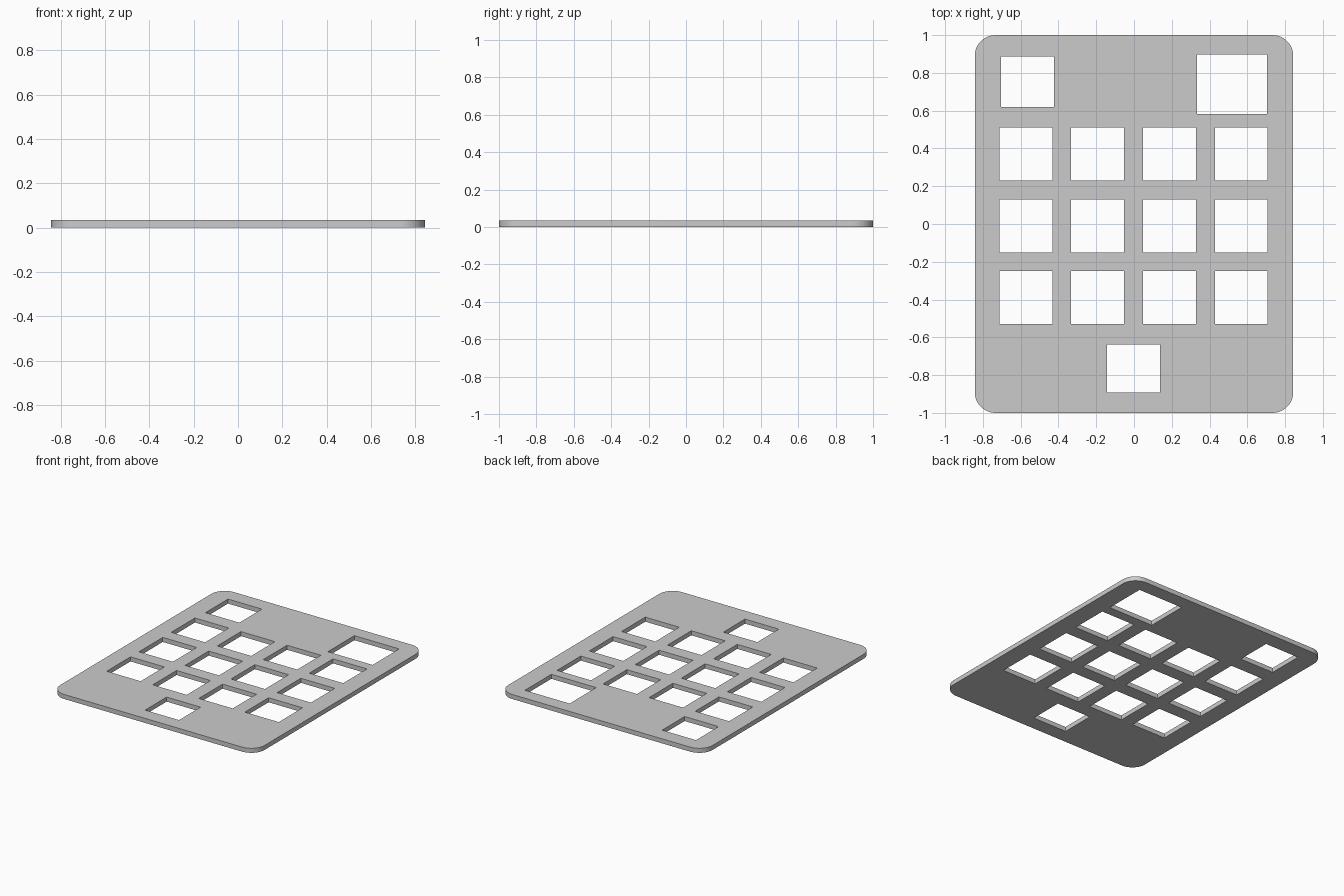
import bpy, bmesh
from math import sin, cos, pi
from mathutils import Matrix

if "Cube" in bpy.data.objects:
    bpy.data.objects.remove(bpy.data.objects["Cube"])

HALF_X, HALF_Y, THICK, RADIUS, STEPS = 0.843, 1.0, 0.034, 0.11, 12


def make_object(name, bm):
    bmesh.ops.recalc_face_normals(bm, faces=bm.faces)
    mesh = bpy.data.meshes.new(name)
    bm.to_mesh(mesh)
    bm.free()
    obj = bpy.data.objects.new(name, mesh)
    bpy.context.collection.objects.link(obj)
    return obj


# Plate: rounded rectangle outline extruded upward
bm = bmesh.new()
outline = []
for q, (sx, sy) in enumerate([(1, 1), (-1, 1), (-1, -1), (1, -1)]):
    for i in range(STEPS + 1):
        a = (q + i / STEPS) * pi / 2
        outline.append(bm.verts.new((sx * (HALF_X - RADIUS) + RADIUS * cos(a),
                                     sy * (HALF_Y - RADIUS) + RADIUS * sin(a), 0)))
base = bm.faces.new(outline)
ext = bmesh.ops.extrude_face_region(bm, geom=[base])
top = [g for g in ext["geom"] if isinstance(g, bmesh.types.BMVert)]
bmesh.ops.translate(bm, verts=top, vec=(0, 0, THICK))
plate = make_object("switch_plate", bm)

# Openings as (centre x, centre y, width, depth): key grid, then odd ones
holes = [(-0.0025 + 0.38 * (c - 1.5), 0.37 - 0.38 * r, 0.28, 0.28)
         for r in range(3) for c in range(4)]
holes += [(-0.563, 0.753, 0.28, 0.266),    # upper left opening
          (0.518, 0.74, 0.37, 0.313),      # large upper right opening
          (-0.003, -0.764, 0.28, 0.254)]   # bottom centre opening

bm = bmesh.new()
for x, y, w, d in holes:
    bmesh.ops.create_cube(bm, size=1, matrix=Matrix.Translation((x, y, THICK / 2))
                          @ Matrix.Diagonal((w, d, THICK * 3, 1)))
cutter = make_object("opening_cutter", bm)
cutter.hide_render = True
cutter.display_type = 'WIRE'

cut = plate.modifiers.new("openings", 'BOOLEAN')
cut.operation = 'DIFFERENCE'
cut.solver = 'EXACT'
cut.object = cutter

# Smooth rounded corners, crisp edges
bpy.context.view_layer.objects.active = plate
plate.select_set(True)
bpy.ops.object.modifier_apply(modifier=cut.name)
bpy.ops.object.shade_smooth_by_angle(angle=pi / 6)
